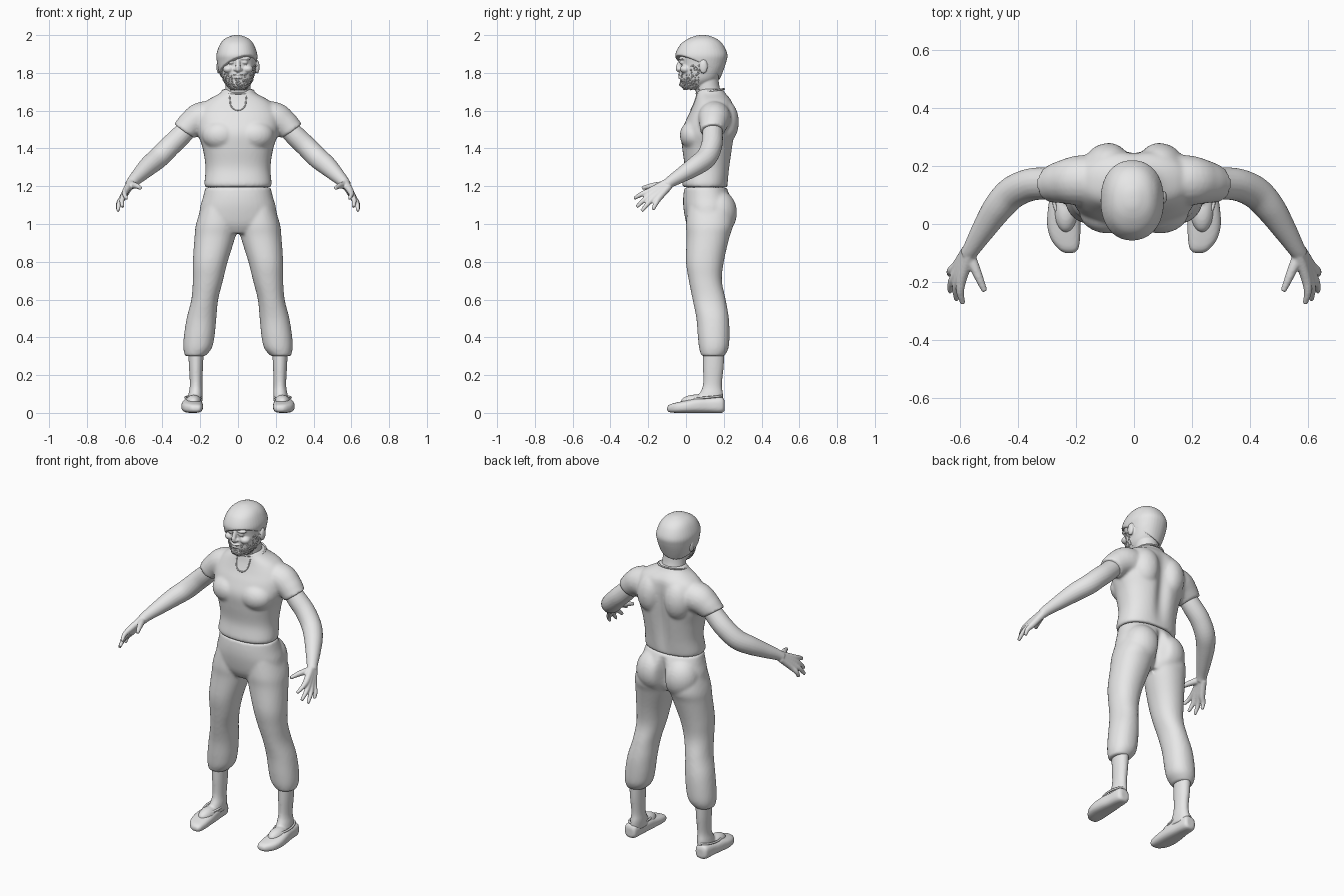
import bpy, bmesh, math, random
from mathutils import Vector, Matrix
from mathutils.bvhtree import BVHTree

random.seed(4)
if "Cube" in bpy.data.objects:
    bpy.data.objects.remove(bpy.data.objects["Cube"])

grey = bpy.data.materials.new("light_grey")
grey.use_nodes = True
colour = (0.8, 0.8, 0.8, 1)
grey.diffuse_color = colour
grey.node_tree.nodes["Principled BSDF"].inputs["Base Color"].default_value = colour


def spline(rows, steps=5):
    """Smoothly interpolate rows of numbers (Catmull-Rom)."""
    rows = [Vector(r) for r in rows]
    padded = [rows[0]] + rows + [rows[-1]]
    out = []
    for a, b, c, d in zip(padded, padded[1:], padded[2:], padded[3:]):
        for i in range(steps):
            t = i / steps
            out.append(b + (c - a) * (t / 2) + (a * 2 - b * 5 + c * 4 - d) * (t * t / 2)
                       + (b * 3 - a - c * 3 + d) * (t ** 3 / 2))
    return out + [rows[-1]]


def skin(bm, rings):
    """Bridge rings of points and cap both ends."""
    loops = [[bm.verts.new(p) for p in ring] for ring in rings]
    n = len(loops[0])
    for low, high in zip(loops, loops[1:]):
        for i in range(n):
            j = (i + 1) % n
            bm.faces.new((low[i], low[j], high[j], high[i]))
    bm.faces.new(loops[0][::-1])
    bm.faces.new(loops[-1])


def loft(bm, rows, power=2.0, along="z", n=40):
    """Rows hold a position, then the extents of the section there."""
    rings = []
    for pos, u0, u1, v0, v1 in spline(rows):
        ring = []
        for i in range(n):
            c, s = math.cos(math.tau * i / n), math.sin(math.tau * i / n)
            u = (u0 + u1 + (u1 - u0) * math.copysign(abs(c) ** (2 / power), c)) / 2
            v = (v0 + v1 + (v1 - v0) * math.copysign(abs(s) ** (2 / power), s)) / 2
            ring.append((u, v, pos) if along == "z" else (u, pos, v))
        rings.append(ring)
    skin(bm, rings)


def trunk(bm, rows, power=2.0, shift=0.0):
    """Symmetric loft: height, half width, front, back."""
    loft(bm, [(z, shift - w, shift + w, f, b) for z, w, f, b in rows], power)


def tube(bm, rows, n=20):
    """Round limb along x, y, z, radius rows."""
    pts = spline(rows)
    rings = []
    for i, p in enumerate(pts):
        d = (pts[min(i + 1, len(pts) - 1)] - pts[max(i - 1, 0)]).to_3d().normalized()
        a = d.cross(Vector((0, 0, 1))).normalized()
        b = a.cross(d)
        angles = [math.tau * k / n for k in range(n)]
        rings.append([p.to_3d() + (a * math.cos(t) + b * math.sin(t)) * p[3] for t in angles])
    skin(bm, rings)


def ball(bm, centre, radii):
    m = Matrix.Translation(centre) @ Matrix.Diagonal((*radii, 1))
    bmesh.ops.create_uvsphere(bm, u_segments=24, v_segments=16, radius=1, matrix=m)


def mirror(bm):
    geom = bm.verts[:] + bm.edges[:] + bm.faces[:]
    copy = bmesh.ops.duplicate(bm, geom=geom)["geom"]
    for v in copy:
        if isinstance(v, bmesh.types.BMVert):
            v.co.x *= -1


def finish(bm, name, voxel=0, smooth=4):
    """Make the object; with a voxel size, fuse its parts into one skin."""
    bmesh.ops.recalc_face_normals(bm, faces=bm.faces)
    me = bpy.data.meshes.new(name)
    bm.to_mesh(me)
    bm.free()
    ob = bpy.data.objects.new(name, me)
    bpy.context.collection.objects.link(ob)
    if voxel:
        fuse = ob.modifiers.new("fuse", "REMESH")
        fuse.mode, fuse.voxel_size = "VOXEL", voxel
        relax = ob.modifiers.new("relax", "SMOOTH")
        relax.factor, relax.iterations = 0.5, smooth
        graph = bpy.context.evaluated_depsgraph_get()
        baked = bpy.data.meshes.new_from_object(ob.evaluated_get(graph))
        ob.modifiers.clear()
        ob.data = baked
    ob.data.materials.clear()
    ob.data.materials.append(grey)
    ob.data.shade_smooth()
    return ob


def groove(ob, low, high, depth, width):
    """Press a soft vertical furrow into the back."""
    for v in ob.data.vertices:
        if v.co.y > 0.15 and low < v.co.z < high:
            fade = math.sin(math.pi * (v.co.z - low) / (high - low))
            v.co.y -= depth * fade * math.exp(-(v.co.x / width) ** 2)


def cord(name, points, radius, cyclic=False):
    cu = bpy.data.curves.new(name, "CURVE")
    cu.dimensions, cu.bevel_depth, cu.bevel_resolution = "3D", radius, 2
    sp = cu.splines.new("POLY")
    sp.points.add(len(points) - 1)
    for p, co in zip(sp.points, points):
        p.co = (*co, 1)
    sp.use_cyclic_u = cyclic
    cu.materials.append(grey)
    bpy.context.collection.objects.link(bpy.data.objects.new(name, cu))


# Shirt: sleeves, chest and shoulder blades fused with the torso
bm = bmesh.new()
tube(bm, [(.1, .15, 1.56, .09), (.19, .15, 1.56, .087), (.245, .145, 1.53, .075),
          (.275, .14, 1.503, .067), (.284, .14, 1.492, .066)])
ball(bm, (.09, .045, 1.47), (.1, .078, .08))
ball(bm, (.085, .2, 1.54), (.09, .08, .12))
mirror(bm)
trunk(bm, [(1.195, .172, -.012, .218), (1.215, .178, -.02, .223), (1.3, .172, -.008, .235),
           (1.4, .187, -.02, .25), (1.48, .213, -.025, .26), (1.55, .22, 0, .262),
           (1.6, .21, .025, .258), (1.65, .17, .045, .245), (1.69, .1, .055, .21),
           (1.715, .076, .065, .195)], 2.3)
shirt = finish(bm, "shirt", .009)
groove(shirt, 1.2, 1.68, .025, .04)

# Neckline: a round collar and a U-shaped opening laid on the chest
cord("collar", [(.083 * math.cos(t), .128 + .073 * math.sin(t), 1.703 + .012 * math.sin(t))
                for t in [math.tau * i / 40 for i in range(40)]], .005, True)
bm = bmesh.new()
bm.from_mesh(shirt.data)
tree = BVHTree.FromBMesh(bm)
outline = [(-.045, 1.68)] + [(.041 * math.cos(t), 1.643 + .041 * math.sin(t))
           for t in [math.pi * (1 + i / 20) for i in range(21)]] + [(.045, 1.68)]
hits = [tree.ray_cast(Vector((x, -1, z)), Vector((0, 1, 0)))[0] for x, z in outline]
cord("neck_opening", [h for h in hits if h], .0035)
bm.free()

# Trousers: two legs, buttocks and hips
bm = bmesh.new()
loft(bm, [(1.1, .02, .19, .01, .24), (1, .004, .222, 0, .25), (.93, .015, .23, .003, .23),
          (.8, .055, .239, 0, .2), (.7, .08, .239, .015, .19), (.6, .105, .247, .035, .21),
          (.5, .115, .272, .055, .227), (.4, .125, .287, .063, .23),
          (.34, .14, .289, .07, .224), (.3, .175, .28, .083, .202)], 2.15)
ball(bm, (.09, .17, 1.06), (.105, .1, .12))
mirror(bm)
trunk(bm, [(1.195, .172, -.008, .213), (1.14, .186, -.015, .24), (1.08, .202, -.013, .25),
           (1, .2, .003, .23), (.95, .1, .03, .19)], 2.2)
trousers = finish(bm, "trousers", .009)
groove(trousers, .92, 1.18, .05, .025)

# Arms and hands: bones from wrist to fingertip fused with the forearm
bm = bmesh.new()
tube(bm, [(.24, .14, 1.535, .05), (.3, .14, 1.47, .055), (.36, .135, 1.412, .056),
          (.42, .108, 1.352, .056), (.47, .055, 1.31, .052), (.52, -.02, 1.262, .041),
          (.557, -.08, 1.225, .031), (.573, -.105, 1.205, .028)])
wrist = Vector((.572, -.1, 1.208))
tips = [(.59, -.275, 1.135), (.612, -.262, 1.09), (.635, -.235, 1.068), (.637, -.175, 1.075)]
for i, tip in enumerate(tips):
    spread = Vector((-.008, -.023, .018)) * (1 - i * 2 / 3)
    knuckle = Vector((.602, -.165, 1.158)) + spread
    bend = knuckle.lerp(Vector(tip), .55) + Vector((.008, 0, .004))
    tube(bm, [(*(wrist + spread * .4), .021), (*knuckle, .018), (*bend, .0135), (*tip, .009)], 12)
tube(bm, [(*wrist, .022), (.55, -.15, 1.205, .018), (.533, -.19, 1.2, .0145),
          (.515, -.232, 1.19, .01)], 12)
mirror(bm)
finish(bm, "arms", .005, 3)

# Shins and shoes
bm = bmesh.new()
loft(bm, [(.36, .18, .265, .09, .205), (.25, .185, .26, .09, .2), (.15, .189, .255, .09, .19),
          (.1, .187, .262, .07, .196), (.05, .19, .27, .04, .196)])
ball(bm, (.235, .05, .055), (.042, .08, .042))
mirror(bm)
finish(bm, "shins", .007, 3)
bm = bmesh.new()
loft(bm, [(.205, .215, .258, .015, .06), (.19, .2, .278, 0, .083), (.12, .193, .286, 0, .08),
          (.06, .187, .296, 0, .078), (0, .185, .3, 0, .066), (-.05, .186, .288, 0, .055),
          (-.085, .192, .262, .003, .045), (-.1, .205, .24, .012, .032)], 2.8, "y")
mirror(bm)
finish(bm, "shoes", .006, 3)
for side, name in ((1, "left_shoe_rim"), (-1, "right_shoe_rim")):
    cord(name, [(side * (.236 + .043 * math.cos(t)), .105 + .085 * math.sin(t),
                 .081 + .008 * math.sin(t)) for t in [math.tau * i / 32 for i in range(32)]],
         .006, True)

# Head: skull, neck, ears and face
bm = bmesh.new()
ball(bm, (.102, .092, 1.832), (.012, .022, .036))     # ear
ball(bm, (.037, -.02, 1.876), (.032, .02, .009))      # brow
ball(bm, (.05, -.002, 1.82), (.03, .03, .022))        # cheekbone
ball(bm, (.036, -.02, 1.856), (.017, .015, .011))     # eye
ball(bm, (.013, -.03, 1.818), (.011, .013, .009))     # nostril
mirror(bm)
trunk(bm, [(1.712, .03, -.008, .06), (1.726, .052, -.02, .11), (1.76, .077, -.028, .16),
           (1.8, .088, -.03, .188), (1.85, .096, -.028, .208), (1.9, .099, -.032, .213),
           (1.95, .084, -.012, .19), (1.98, .058, .022, .155), (1.994, .02, .06, .115)], 2.2)
trunk(bm, [(1.66, .075, .06, .2), (1.7, .068, .052, .185), (1.74, .066, .045, .175),
           (1.8, .066, .04, .17)])
tube(bm, [(0, -.026, 1.87, .011), (0, -.036, 1.845, .012), (0, -.042, 1.822, .014),
          (0, -.03, 1.812, .012)], 12)
ball(bm, (0, -.03, 1.79), (.028, .013, .006))
ball(bm, (0, -.03, 1.775), (.024, .012, .007))
ball(bm, (0, -.015, 1.738), (.028, .018, .016))
head = finish(bm, "head", .0045, 2)

# Hair: a cap with a swept fringe, trimmed along a slanted plane
bm = bmesh.new()
trunk(bm, [(1.74, .07, -.02, .168), (1.8, .094, -.04, .193), (1.86, .106, -.052, .214),
           (1.9, .108, -.056, .219), (1.95, .09, -.03, .196), (1.98, .065, .01, .163),
           (1.996, .03, .05, .125), (2, .008, .075, .1)], 2.2, -.006)
bmesh.ops.bisect_plane(bm, geom=bm.verts[:] + bm.edges[:] + bm.faces[:], clear_inner=True,
                       plane_co=(0, -.05, 1.882), plane_no=(-.35, .5, 1))
bmesh.ops.holes_fill(bm, edges=[e for e in bm.edges if e.is_boundary])
hair = finish(bm, "hair", .005, 2)

# Beard: small clumps scattered over the jaw and sideburns
def bearded(p):
    mouth = abs(p.x) < .03 and p.z > 1.765
    jaw = 1.712 < p.z < 1.795 and p.y < .075 and not mouth
    return jaw or (abs(p.x) > .08 and .02 < p.y < .07 and 1.78 < p.z < 1.84)


spots = [v.co.copy() for v in head.data.vertices if bearded(v.co)]
bm = bmesh.new()
for p in random.sample(spots, min(260, len(spots))):
    bmesh.ops.create_icosphere(bm, subdivisions=1, radius=random.uniform(.003, .006),
                               matrix=Matrix.Translation(p))
finish(bm, "beard")
